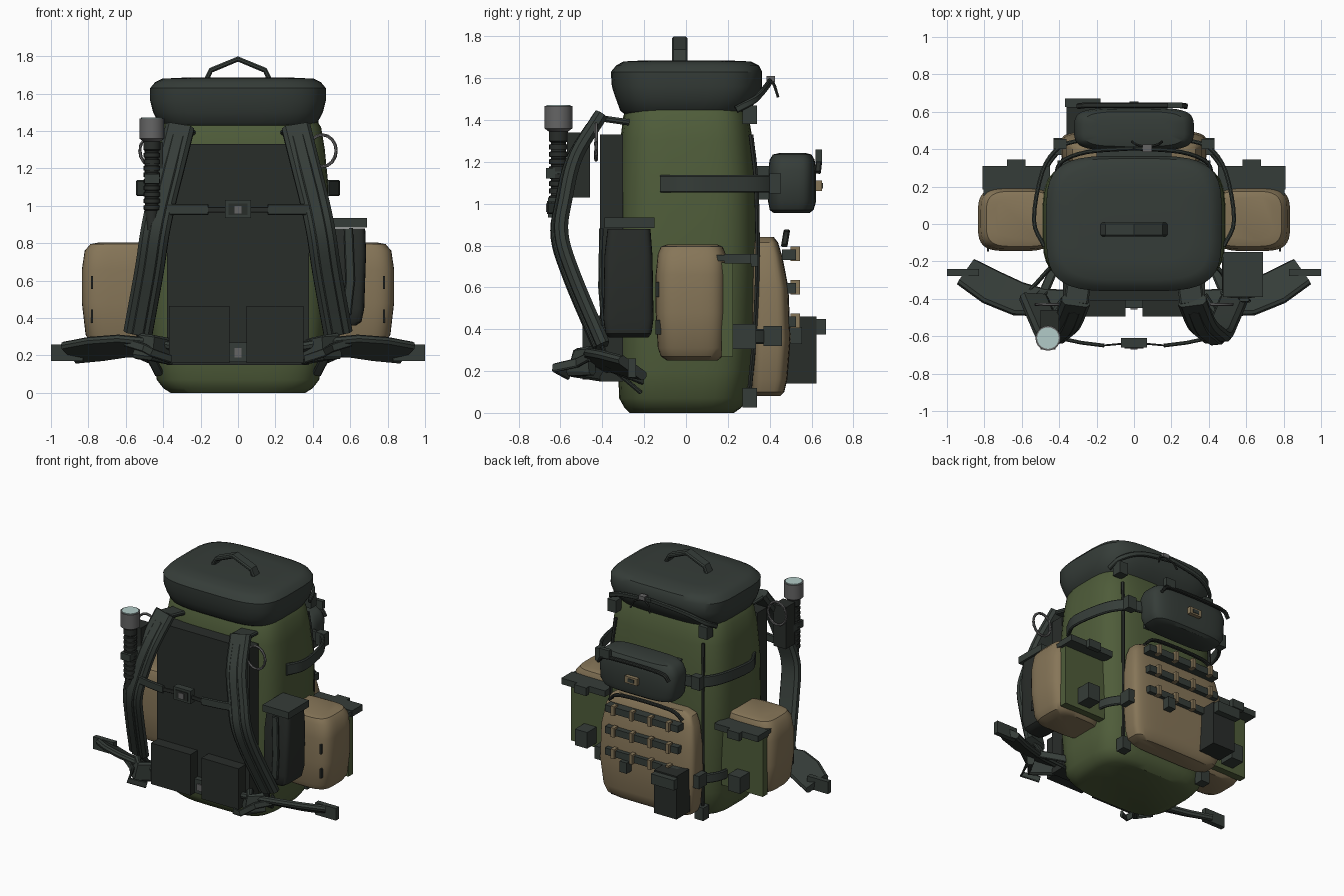
import bpy, bmesh, math
from mathutils import Vector as V

if "Cube" in bpy.data.objects:
    bpy.data.objects.remove(bpy.data.objects["Cube"])


def mat(name, rgb):
    m = bpy.data.materials.new(name)
    m.diffuse_color = (*rgb, 1)
    m.use_nodes = True
    m.node_tree.nodes["Principled BSDF"].inputs["Base Color"].default_value = m.diffuse_color
    return m


GREEN = mat("olive_fabric", (0.078, 0.108, 0.042))
TAN = mat("tan_fabric", (0.24, 0.18, 0.098))
DARK = mat("dark_fabric", (0.036, 0.046, 0.040))
BLACK = mat("black_fabric", (0.022, 0.026, 0.023))
GRAY = mat("gray_metal", (0.13, 0.13, 0.13))
GLASS = mat("lens_glass", (0.45, 0.60, 0.58))


def finish(name, bm, m, angle=35):
    bmesh.ops.recalc_face_normals(bm, faces=bm.faces)
    me = bpy.data.meshes.new(name)
    bm.to_mesh(me)
    bm.free()
    me.materials.append(m)
    ob = bpy.data.objects.new(name, me)
    bpy.context.collection.objects.link(ob)
    if angle:
        bpy.context.view_layer.objects.active = ob
        ob.select_set(True)
        bpy.ops.object.shade_smooth_by_angle(angle=math.radians(angle))
        ob.select_set(False)
    return ob


def skin(name, rings, m, angle=35):
    """Join closed rings of points into a capped surface."""
    bm = bmesh.new()
    vs = [[bm.verts.new(p) for p in r] for r in rings]
    n = len(vs[0])
    for a, b in zip(vs, vs[1:]):
        for i in range(n):
            bm.faces.new((a[i], a[(i + 1) % n], b[(i + 1) % n], b[i]))
    bm.faces.new(vs[0])
    bm.faces.new(vs[-1])
    return finish(name, bm, m, angle)


def loft(name, secs, m, power=4, n=40, angle=35):
    """Rounded-rectangle sections: (z, x0, x1, y0, y1)."""
    rings = []
    for z, x0, x1, y0, y1 in secs:
        r = []
        for i in range(n):
            t = 2 * math.pi * (i + 0.5) / n
            c, s = math.cos(t), math.sin(t)
            r.append(((x0 + x1) / 2 + (x1 - x0) / 2 * math.copysign(abs(c) ** (2 / power), c),
                      (y0 + y1) / 2 + (y1 - y0) / 2 * math.copysign(abs(s) ** (2 / power), s), z))
        rings.append(r)
    return skin(name, rings, m, angle)


def box(name, x0, x1, y0, y1, z0, z1, m):
    x0, x1 = sorted((x0, x1))
    return skin(name, [[(x0, y0, z), (x1, y0, z), (x1, y1, z), (x0, y1, z)] for z in (z0, z1)], m, 0)


def ribbon(name, pts, side, width, thick, m, bevel=0.3):
    """Sweep a chamfered strip along pts; width may be one number or one per point."""
    pts, side, rings = [V(p) for p in pts], V(side), []
    for i, p in enumerate(pts):
        t = (pts[min(i + 1, len(pts) - 1)] - pts[max(i - 1, 0)]).normalized()
        s = (side - t * side.dot(t)).normalized()
        nrm = t.cross(s)
        w = (width[i] if isinstance(width, (list, tuple)) else width) / 2
        h = thick / 2
        c = h * bevel * 2
        prof = ((w, h - c), (w - c, h), (c - w, h), (-w, h - c), (-w, c - h), (c - w, -h), (w - c, -h), (w, c - h))
        rings.append([p + s * a + nrm * b for a, b in prof])
    return skin(name, rings, m, 30)


def tube(name, pts, r, m, n=8):
    pts, rings = [V(p) for p in pts], []
    for i, p in enumerate(pts):
        t = (pts[min(i + 1, len(pts) - 1)] - pts[max(i - 1, 0)]).normalized()
        a = t.cross(V((0.31, 0.2, 0.93))).normalized()
        b = t.cross(a)
        rings.append([p + (a * math.cos(k * math.tau / n) + b * math.sin(k * math.tau / n)) * r for k in range(n)])
    return skin(name, rings, m)


def smooth(pts, k=5):
    """Catmull-Rom resampling of a short path."""
    p = [V(q) for q in pts]
    p = [2 * p[0] - p[1]] + p + [2 * p[-1] - p[-2]]
    out = []
    for i in range(1, len(p) - 2):
        a, b, c, d = p[i - 1:i + 3]
        for j in range(k):
            t = j / k
            out.append(0.5 * (2 * b + (c - a) * t + (2 * a - 5 * b + 4 * c - d) * t * t + (3 * b - a - 3 * c + d) * t ** 3))
    return out + [p[-2]]


# Main bag, lid and carry handle
loft("main_bag", [(0, -.36, .36, -.27, .23), (.025, -.40, .40, -.295, .265), (.07, -.435, .435, -.32, .295),
                  (.2, -.455, .455, -.325, .315), (.4, -.475, .475, -.33, .335), (.75, -.49, .49, -.33, .345),
                  (1.1, -.485, .485, -.325, .34), (1.3, -.465, .465, -.315, .32), (1.42, -.445, .445, -.30, .30),
                  (1.46, -.42, .42, -.28, .28)], GREEN)
loft("lid", [(1.425, -.40, .40, -.29, .28), (1.445, -.425, .425, -.315, .30), (1.50, -.455, .455, -.335, .345),
             (1.56, -.47, .47, -.355, .365), (1.63, -.47, .47, -.36, .365), (1.66, -.445, .445, -.335, .35),
             (1.68, -.405, .405, -.30, .31), (1.685, -.3, .3, -.2, .2)], DARK)
ribbon("carry_handle", [(-.175, -.03, 1.66), (-.145, -.03, 1.725), (0, -.03, 1.785), (.145, -.03, 1.725), (.175, -.03, 1.66)],
       (0, 1, 0), .075, .028, DARK)

# Back panel, lumbar pads, chest and waist buckles
box("back_panel", -.38, .38, -.41, -.30, .15, 1.33, BLACK)
box("lumbar_pad_left", -.37, -.045, -.495, -.40, .16, .465, BLACK)
box("lumbar_pad_right", .045, .35, -.495, -.40, .16, .465, BLACK)
box("waist_buckle", -.045, .045, -.45, -.40, .165, .27, DARK)
box("waist_buckle_pin", -.02, .02, -.458, -.45, .19, .24, GRAY)
box("chest_buckle", -.07, .07, -.66, -.61, .935, 1.03, DARK)
box("chest_buckle_slot", -.05, .05, -.665, -.66, .95, 1.012, BLACK)
box("chest_buckle_pin", -.02, .02, -.67, -.665, .96, 1.0, GRAY)

for s, tag in ((-1, "left"), (1, "right")):
    # Shoulder strap with raised webbing, and its lower tail
    path = smooth([(s * .31, -.41, 1.42), (s * .36, -.53, 1.22), (s * .41, -.58, 1.02), (s * .445, -.60, .85),
                   (s * .475, -.54, .65), (s * .535, -.40, .32)])
    ribbon("shoulder_strap_" + tag, path, (1, .1 * s, .12 * s), .155, .065, DARK)
    ribbon("strap_webbing_" + tag, [p + V((0, -.034, -.008)) for p in path[1:]], (1, .1 * s, .12 * s), .065, .022, DARK)
    ribbon("strap_top_anchor_" + tag, [(s * .31, -.42, 1.41), (s * .29, -.28, 1.39)], (1, 0, 0), .13, .03, DARK)
    ribbon("strap_tail_" + tag, [(s * .53, -.41, .34), (s * .48, -.36, .22), (s * .42, -.22, .10)], (1, 0, 0), .05, .02, DARK)
    ribbon("chest_strap_" + tag, [(s * .40, -.61, .98), (s * .28, -.635, .98), (s * .16, -.65, .98)], (0, 0, 1), .06, .02, DARK)
    ribbon("chest_strap_link_" + tag, [(s * .17, -.65, .98), (s * .06, -.64, .98)], (0, 0, 1), .03, .01, BLACK)
    # Ring on shoulder strap
    ring = [(s * .45 + .075 * math.cos(a), -.43, 1.295 + .085 * math.sin(a)) for a in [k * math.tau / 16 for k in range(17)]]
    tube("strap_ring_" + tag, ring, .009, GRAY, 6)

    # Hip belt wing, root cushion and end buckle
    ribbon("hip_wing_" + tag, [(s * .34, -.41, .23), (s * .48, -.42, .245), (s * .62, -.40, .25), (s * .76, -.34, .235),
                              (s * .90, -.255, .215)], (-.35 * s, -.85, .42), [.12, .16, .20, .21, .18], .045, DARK)
    ribbon("hip_cushion_" + tag, [(s * .36, -.40, .22), (s * .46, -.53, .24), (s * .53, -.45, .25)], (.2, .3, 1), .14, .05, DARK)
    ribbon("hip_webbing_" + tag, [(s * .36, -.56, .18), (s * .46, -.63, .215), (s * .50, -.52, .24), (s * .60, -.46, .27)],
           (0, .2, 1), .045, .018, DARK)
    ribbon("hip_side_strap_" + tag, [(s * .40, -.18, .15), (s * .56, -.36, .22)], (0, .2, 1), .05, .018, DARK)
    box("hip_end_buckle_" + tag, s * .83, s * 1.0, -.277, -.24, .17, .26, DARK)

    # Side pouch, with rear green panel, flap and clips
    def sec(z, out, y0, y1):
        return (z, *sorted((s * .43, s * out)), y0, y1)
    loft("side_pouch_" + tag, [sec(.25, .74, -.09, .15), sec(.27, .79, -.12, .175), sec(.31, .815, -.135, .19),
                               sec(.48, .835, -.145, .195), sec(.66, .835, -.145, .195), sec(.76, .82, -.135, .19),
                               sec(.795, .79, -.12, .175), sec(.805, .74, -.09, .15)], TAN)
    for z in (.59, .41):
        box("pouch_slit_" + tag, s * .775, s * .785, -.147, -.12, z - .035, z + .035, BLACK)
    box("pouch_back_panel_" + tag, s * .45, s * .79, .17, .225, .27, .72, GREEN)
    box("pouch_flap_" + tag, s * .45, s * .81, .185, .31, .715, .76, DARK)
    box("pouch_flap_side_" + tag, s * .45, s * .805, .12, .20, .725, .755, DARK)
    box("flap_clip_" + tag, s * .58, s * .68, .31, .345, .70, .76, DARK)
    box("pouch_low_clip_" + tag, s * .58, s * .68, .22, .335, .305, .425, DARK)

    # Upper and lower compression straps with buckles
    ribbon("upper_side_strap_" + tag, smooth([(s * .48, -.12, 1.095), (s * .535, .02, 1.095), (s * .49, .28, 1.095),
                                              (s * .40, .41, 1.095), (s * .28, .45, 1.095)], 4), (0, 0, 1), .085, .022, DARK)
    box("upper_buckle_" + tag, s * .36, s * .43, .40, .455, 1.05, 1.145, DARK)
    ribbon("lower_side_strap_" + tag, smooth([(s * .49, .12, .365), (s * .48, .27, .365), (s * .41, .38, .365), (s * .34, .43, .365)], 4),
           (0, 0, 1), .07, .022, DARK)
    box("lower_buckle_" + tag, s * .37, s * .43, .37, .46, .32, .415, DARK)
    # Vertical piping and end tabs at rear corners
    tube("rear_piping_" + tag, smooth([(s * .36, .31, 1.33), (s * .375, .335, 1.1), (s * .38, .342, .75),
                                      (s * .37, .33, .4), (s * .35, .305, .12)], 4), .012, BLACK, 6)
    box("rear_top_tab_" + tag, s * .34, s * .41, .27, .34, 1.38, 1.47, DARK)
    box("rear_bottom_tab_" + tag, s * .31, s * .38, .27, .34, .025, .12, DARK)
    # Lid tie strap
    ribbon("lid_tie_" + tag, smooth([(s * .42, .24, 1.45), (s * .39, .33, 1.50), (s * .25, .385, 1.56), (0, .405, 1.59)], 4),
           (0, .1, 1), .035, .02, DARK)
    tube("lid_tie_end_" + tag, [(.07, .41, 1.59), (.07 + s * .06, .425, 1.56), (.07 + s * .08, .44, 1.51)], .007, BLACK, 6)
box("lid_tie_knot", .045, .095, .385, .425, 1.58, 1.61, GRAY)

# Large rear pocket with webbing rows
loft("rear_pocket", [(.08, -.30, .30, .32, .45), (.10, -.345, .345, .31, .47), (.16, -.37, .37, .31, .485),
                     (.35, -.39, .39, .31, .50), (.6, -.385, .385, .31, .49), (.75, -.36, .36, .31, .46),
                     (.815, -.33, .33, .31, .44), (.84, -.28, .28, .33, .42)], TAN, power=5)
for z in (.76, .60, .44):
    box("webbing_row", -.30, .30, .46, .525, z - .03, z + .02, DARK)
    for i in range(4):
        x = -.225 + .15 * i
        box("webbing_loop", x - .014, x + .014, .50, .545, z - .035, z + .035, TAN)
ribbon("rear_pocket_flap", smooth([(-.30, .47, .80), (-.2, .48, .86), (.2, .48, .86), (.30, .47, .80)], 4), (0, 1, 0), .03, .02, BLACK)
box("rear_pocket_clip", .10, .16, .49, .555, .33, .41, DARK)

# Small box pouch on rear pocket
box("box_pouch", -.36, -.175, .47, .625, .14, .46, BLACK)
box("box_pouch_flap", -.37, -.18, .625, .67, .375, .45, DARK)

# Upper rear pouch with zipper, pull and tag
loft("upper_rear_pouch", [(.955, -.24, .24, .42, .59), (.97, -.285, .285, .40, .61), (1.01, -.31, .31, .392, .622),
                          (1.16, -.32, .32, .392, .622), (1.21, -.30, .30, .40, .615), (1.235, -.27, .27, .415, .60),
                          (1.243, -.2, .2, .45, .57)], DARK)
ribbon("upper_pouch_zipper", smooth([(-.30, .63, 1.15), (-.22, .635, 1.2), (.2, .635, 1.2), (.28, .63, 1.15)], 4),
       (0, 1, 0), .03, .02, BLACK)
box("zipper_pull", .18, .26, .62, .65, 1.20, 1.26, DARK)
box("pouch_tag", -.05, .05, .61, .65, 1.06, 1.11, TAN)
box("pouch_tag_slot", -.025, .025, .65, .654, 1.072, 1.098, DARK)
box("pouch_hanger", -.2, .2, .32, .42, 1.02, 1.18, DARK)

# Dark bottle pouch with cap on the right front
loft("bottle_pouch", [(.36, .51, .63, -.37, -.18), (.38, .48, .66, -.385, -.165), (.45, .47, .675, -.395, -.155),
                      (.75, .47, .685, -.39, -.16), (.88, .48, .68, -.375, -.17)], BLACK, power=6)
box("bottle_pouch_cap", .475, .69, -.39, -.15, .885, .935, DARK)
ribbon("bottle_pouch_strap", [(.59, -.405, .88), (.60, -.41, .6), (.58, -.395, .42)], (1, 0, 0), .05, .02, DARK)

# Flashlight clipped to the left strap
fx, fy = -.46, -.61


def turned(name, prof, m):
    return skin(name, [[(fx + r * math.cos(k * math.tau / 20), fy + r * math.sin(k * math.tau / 20), z) for k in range(20)]
                       for r, z in prof], m)


ribs = [(r, .98 + .035 * i + d) for i in range(9) for r, d in ((.044, 0), (.044, .022), (.036, .025), (.036, .033))]
turned("flashlight_handle", [(.03, .87), (.036, .975)] + ribs + [(.046, 1.30), (.046, 1.35)], BLACK)
turned("flashlight_head", [(.046, 1.345), (.067, 1.36), (.067, 1.468)], GRAY)
turned("flashlight_lens", [(.058, 1.46), (.058, 1.473)], GLASS)
box("flashlight_holder", -.50, -.40, -.57, -.46, 1.03, 1.34, BLACK)
box("flashlight_clip", -.50, -.42, -.67, -.55, 1.12, 1.17, DARK)
